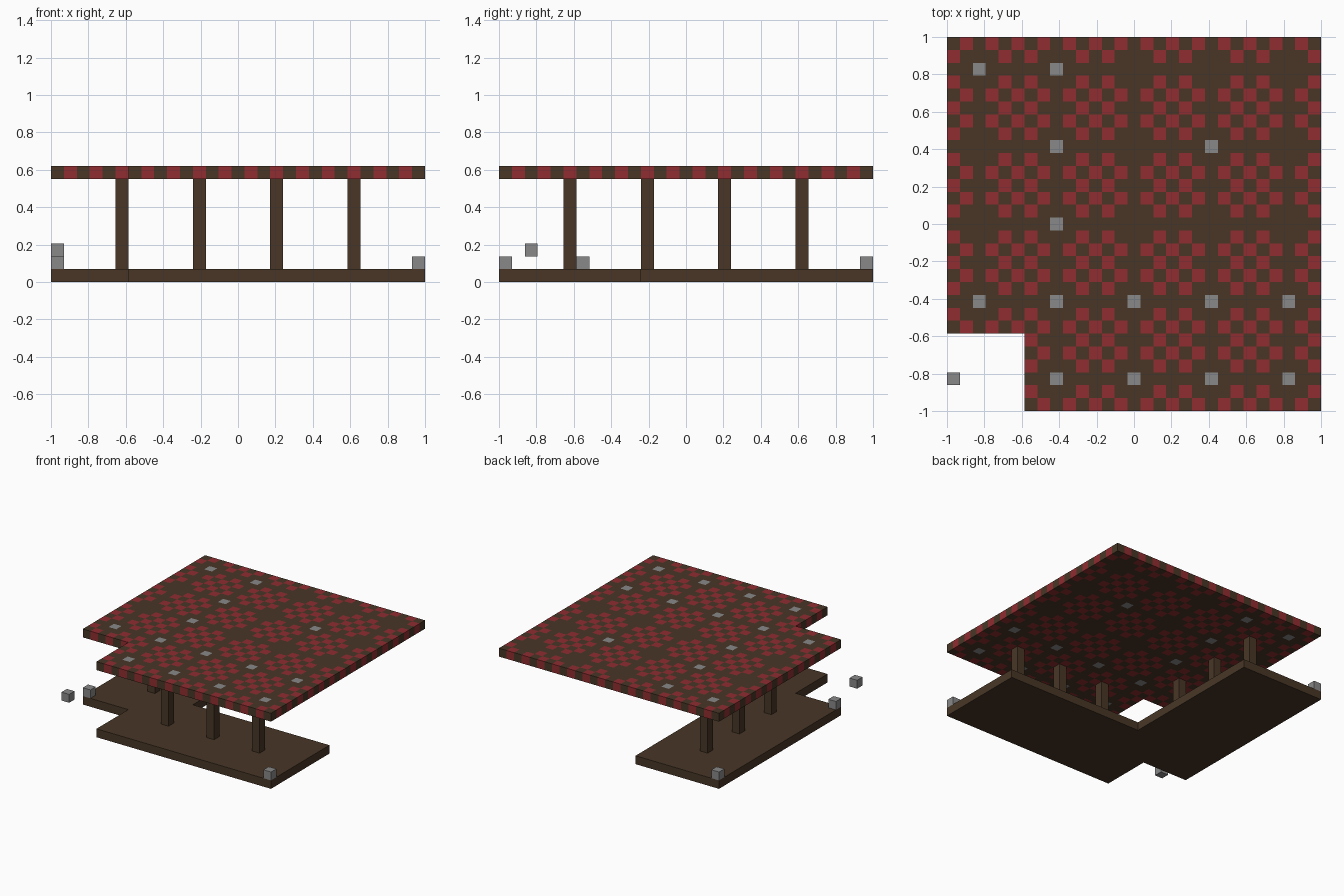
import bpy
import bmesh
from mathutils import Vector

cube = bpy.data.objects.get("Cube")
if cube:
    bpy.data.objects.remove(cube, do_unlink=True)

N = 29            # cells along each side
C = 2 / N         # cell size


def material(name, rgb):
    m = bpy.data.materials.new(name)
    m.use_nodes = True
    m.diffuse_color = (*rgb, 1)
    bsdf = m.node_tree.nodes["Principled BSDF"]
    bsdf.inputs["Base Color"].default_value = (*rgb, 1)
    return m


BROWN = material("dark brown", (0.065, 0.037, 0.019))
RED = material("deep red", (0.28, 0.026, 0.03))
GREY = material("stone grey", (0.25, 0.25, 0.25))


def finish(name, bm, mats):
    bmesh.ops.recalc_face_normals(bm, faces=bm.faces)
    mesh = bpy.data.meshes.new(name)
    bm.to_mesh(mesh)
    bm.free()
    for m in mats:
        mesh.materials.append(m)
    obj = bpy.data.objects.new(name, mesh)
    bpy.context.collection.objects.link(obj)
    return obj


def raise_faces(bm, height):
    """Extrude every face of a flat sheet straight up into a closed slab."""
    ext = bmesh.ops.extrude_face_region(bm, geom=bm.faces[:], use_keep_orig=True)
    top = [v for v in ext["geom"] if isinstance(v, bmesh.types.BMVert)]
    bmesh.ops.translate(bm, verts=top, vec=(0, 0, height))
    bmesh.ops.recalc_face_normals(bm, faces=bm.faces)


def block(name, i, j, k, height, mat):
    """Square block, one cell wide, at cell (i, j) and level k."""
    bm = bmesh.new()
    bmesh.ops.create_cube(bm, size=C)
    bmesh.ops.scale(bm, verts=bm.verts, vec=(1, 1, height))
    at = ((i + 0.5) * C - 1, (j + 0.5) * C - 1, (k + height / 2) * C)
    bmesh.ops.translate(bm, verts=bm.verts, vec=at)
    return finish(name, bm, [mat])


# Base: L-shaped floor with the outer corner notched out
a, b = 6 * C - 1, 11 * C - 1
outline = [(a, -1), (1, -1), (1, b), (b, b), (b, 1), (-1, 1), (-1, a), (a, a)]
bm = bmesh.new()
bm.faces.new([bm.verts.new((x, y, 0)) for x, y in outline])
raise_faces(bm, C)
finish("base_floor", bm, [BROWN])

# Support posts along both arms of the base
for n in (11, 17, 23):
    block("front_post", n, 5, 1, 7, BROWN)
    block("side_post", 5, n, 1, 7, BROWN)

# Roof: chequered slab with the same notch, coloured cell by cell
LAMPS = {(2, 26), (8, 26), (8, 20), (20, 20), (8, 14)}
LAMPS |= {(i, 8) for i in range(2, N, 6)} | {(i, 2) for i in range(8, N, 6)}


def cell_colour(i, j):
    if (i, j) in LAMPS:
        return 2
    on_beam = i % 6 == 2 or j % 6 == 2
    return 1 if (i + j) % 2 and not on_beam else 0


bm = bmesh.new()
bmesh.ops.create_grid(bm, x_segments=N, y_segments=N, size=1)
notch = [f for f in bm.faces if max(f.calc_center_median().xy) < a]
bmesh.ops.delete(bm, geom=notch, context="FACES")
bmesh.ops.translate(bm, verts=bm.verts, vec=(0, 0, 8 * C))
raise_faces(bm, C)
for f in bm.faces:
    inside = f.calc_center_median() - f.normal * C / 2
    f.material_index = cell_colour(int((inside.x + 1) / C), int((inside.y + 1) / C))
finish("chequered_roof", bm, [BROWN, RED, GREY])

# Loose grey blocks around the base
for i, j, k in ((28, 0, 1), (0, 28, 1), (0, 6, 1), (0, 2, 2)):
    block("grey_block", i, j, k, 1, GREY)
